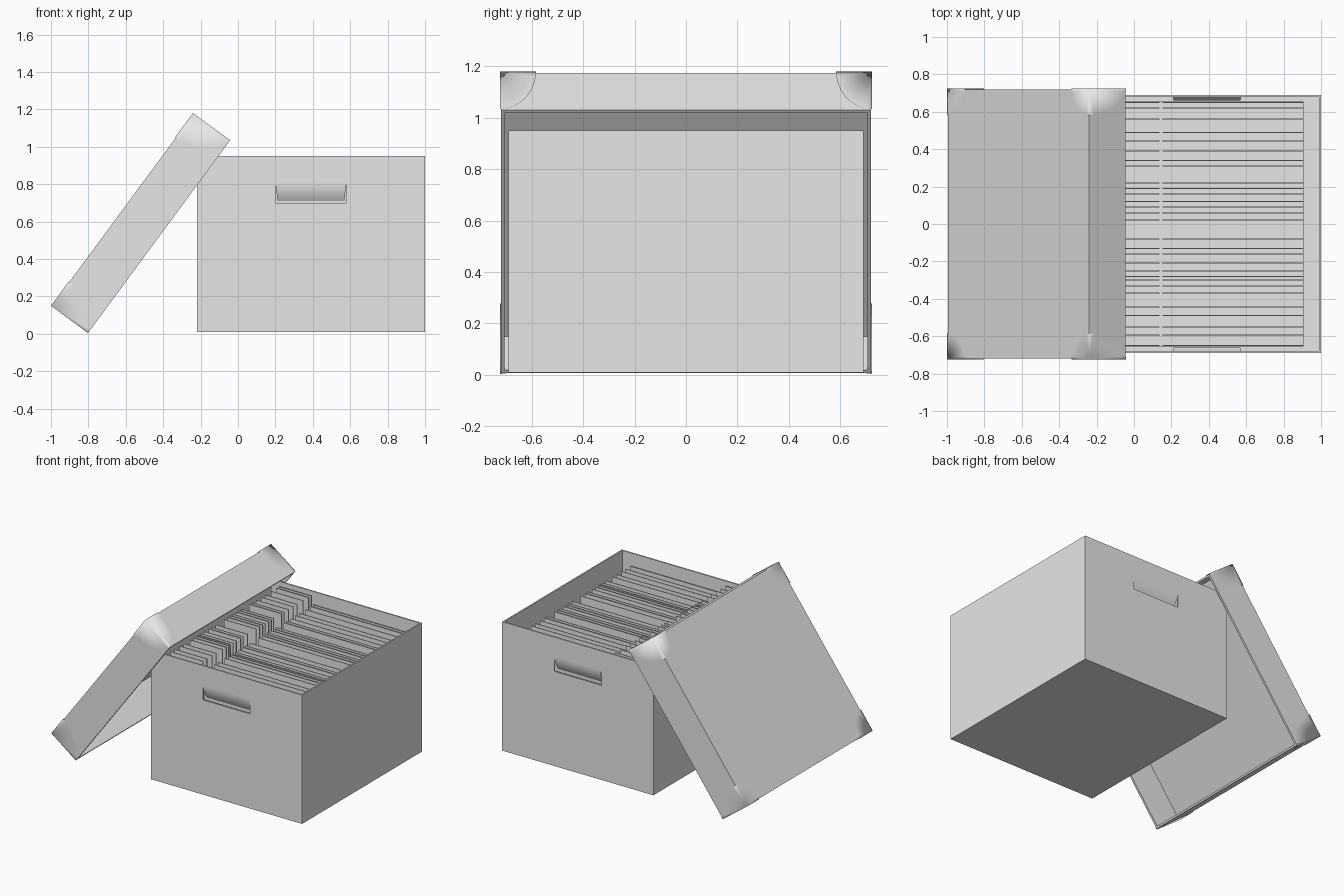
import bpy, bmesh, math
from mathutils import Vector, Matrix

cube = bpy.data.objects.get("Cube")
if cube:
    bpy.data.objects.remove(cube, do_unlink=True)

GREY = (0.8, 0.8, 0.8, 1)
card = bpy.data.materials.new("light_grey_card")
card.use_nodes = True
card.diffuse_color = GREY
card.node_tree.nodes["Principled BSDF"].inputs["Base Color"].default_value = GREY


def finish(name, bm, smooth=False):
    """Turn a bmesh into a named object with the card material."""
    mesh = bpy.data.meshes.new(name)
    for f in bm.faces:
        f.smooth = smooth
    bm.to_mesh(mesh)
    bm.free()
    mesh.materials.append(card)
    obj = bpy.data.objects.new(name, mesh)
    bpy.context.collection.objects.link(obj)
    return obj


def add_block(bm, lo, hi):
    lo, hi = Vector(lo), Vector(hi)
    bmesh.ops.create_cube(bm, size=1, matrix=Matrix.Translation((lo + hi) / 2)
                          @ Matrix.Diagonal((*(hi - lo), 1)))


def open_box(name, lo, hi, wall):
    """Box with an open top and walls of even thickness."""
    bm = bmesh.new()
    add_block(bm, lo, hi)
    top = max(bm.faces, key=lambda f: f.calc_center_median().z)
    bmesh.ops.inset_region(bm, faces=[top], thickness=wall)
    new = bmesh.ops.extrude_face_region(bm, geom=[top])["geom"]
    verts = [g for g in new if isinstance(g, bmesh.types.BMVert)]
    for v in verts:
        v.co.z = lo[2] + wall
    if top.is_valid and any(v not in verts for v in top.verts):
        bmesh.ops.delete(bm, geom=[top], context='FACES_ONLY')
    bmesh.ops.recalc_face_normals(bm, faces=bm.faces[:])
    return finish(name, bm)


# Storage box with hand holes through both end walls
box = open_box("storage_box", (-0.22, -0.69, 0.01), (1, 0.69, 0.95), 0.015)
bm = bmesh.new()
add_block(bm, (0.2, -1, 0.7), (0.58, 1, 0.805))
cutter = finish("hand_hole_cutter", bm)
cutter.hide_render = True
cut = box.modifiers.new("hand_holes", 'BOOLEAN')
cut.operation, cut.solver, cut.object = 'DIFFERENCE', 'EXACT', cutter
bpy.context.view_layer.objects.active = box
bpy.ops.object.modifier_apply(modifier=cut.name)
bpy.data.objects.remove(cutter, do_unlink=True)

# Flaps bent inwards behind the hand holes
STEPS = 8
for side, label in ((-1, "front"), (1, "back")):
    bm = bmesh.new()
    rows = []
    for i in range(STEPS + 1):
        t = i / STEPS
        y, z, half = side * (0.69 - 0.03 * t * t), 0.805 - 0.095 * t, 0.19 - 0.012 * t
        rows.append([bm.verts.new((0.39 + s * half, y, z)) for s in (-side, side)])
    for a, b in zip(rows, rows[1:]):
        bm.faces.new((a[1], a[0], b[0], b[1]))
    bmesh.ops.recalc_face_normals(bm, faces=bm.faces[:])
    if sum(f.normal.y for f in bm.faces) * side < 0:
        bmesh.ops.reverse_faces(bm, faces=bm.faces[:])
    finish(label + "_hand_flap", bm, smooth=True)

# Folders standing on a tray, each with a raised tab section
bm = bmesh.new()
add_block(bm, (-0.125, -0.655, 0.03), (0.905, 0.655, 0.06))
finish("folder_tray", bm)
FOLDERS = [-0.65, -0.595, -0.55, -0.49, -0.445, -0.37, -0.33, -0.3, -0.28, -0.25,
           -0.21, -0.16, -0.13, -0.08, 0.02, 0.06, 0.09, 0.12, 0.16, 0.19, 0.22,
           0.31, 0.34, 0.39, 0.445, 0.49, 0.56, 0.62, 0.65]
for i, y in enumerate(FOLDERS):
    bm = bmesh.new()
    add_block(bm, (-0.125, y - 0.003, 0.06), (0.135, y + 0.003, 0.93))
    add_block(bm, (0.152, y - 0.003, 0.06), (0.905, y + 0.003, 0.87))
    finish(f"folder_{i + 1}", bm)

# Lid, built with its outer face at z = 0 and then leaned on the box
L, W, D, GAP = 0.636, 0.72, 0.242, 0.004
lean = math.radians(53.6)
along = Vector((math.cos(lean), 0, math.sin(lean)))
inward = Vector((math.sin(lean), 0, -math.cos(lean)))
place = (Matrix.Translation(Vector((-1, 0, 0.15)) + along * (L + GAP) + inward * GAP)
         @ Matrix.Rotation(math.pi - lean, 4, 'Y'))
lid = open_box("lid", (-L, -W, 0), (L, W, D), 0.02)
lid.matrix_world = place

# Rounded protectors wrapped over the four lid corners
ARC = 12
for sx, xname in ((-1, "upper"), (1, "lower")):
    for sy, yname in ((-1, "front"), (1, "back")):
        bm = bmesh.new()
        corner = Vector((sx * (L + GAP), sy * (W + GAP), -GAP))
        axes = [Vector((-sx * 0.16, 0, 0)), Vector((0, -sy * 0.14, 0)),
                Vector((0, 0, D + GAP))]
        for k in range(3):
            a, b = axes[k], axes[(k + 1) % 3]
            hub = bm.verts.new(corner)
            rim = []
            for i in range(ARC + 1):
                t = i / ARC * math.pi / 2
                rim.append(bm.verts.new(corner + a * math.cos(t) + b * math.sin(t)))
            for p, q in zip(rim, rim[1:]):
                bm.faces.new((hub, p, q))
        bmesh.ops.remove_doubles(bm, verts=bm.verts[:], dist=0.0005)
        bm.normal_update()
        outward = Vector((sx, sy, -1))
        if sum(f.normal.dot(outward) for f in bm.faces) < 0:
            bmesh.ops.reverse_faces(bm, faces=bm.faces[:])
        protector = finish(f"{xname}_{yname}_lid_corner", bm, smooth=True)
        protector.matrix_world = place
